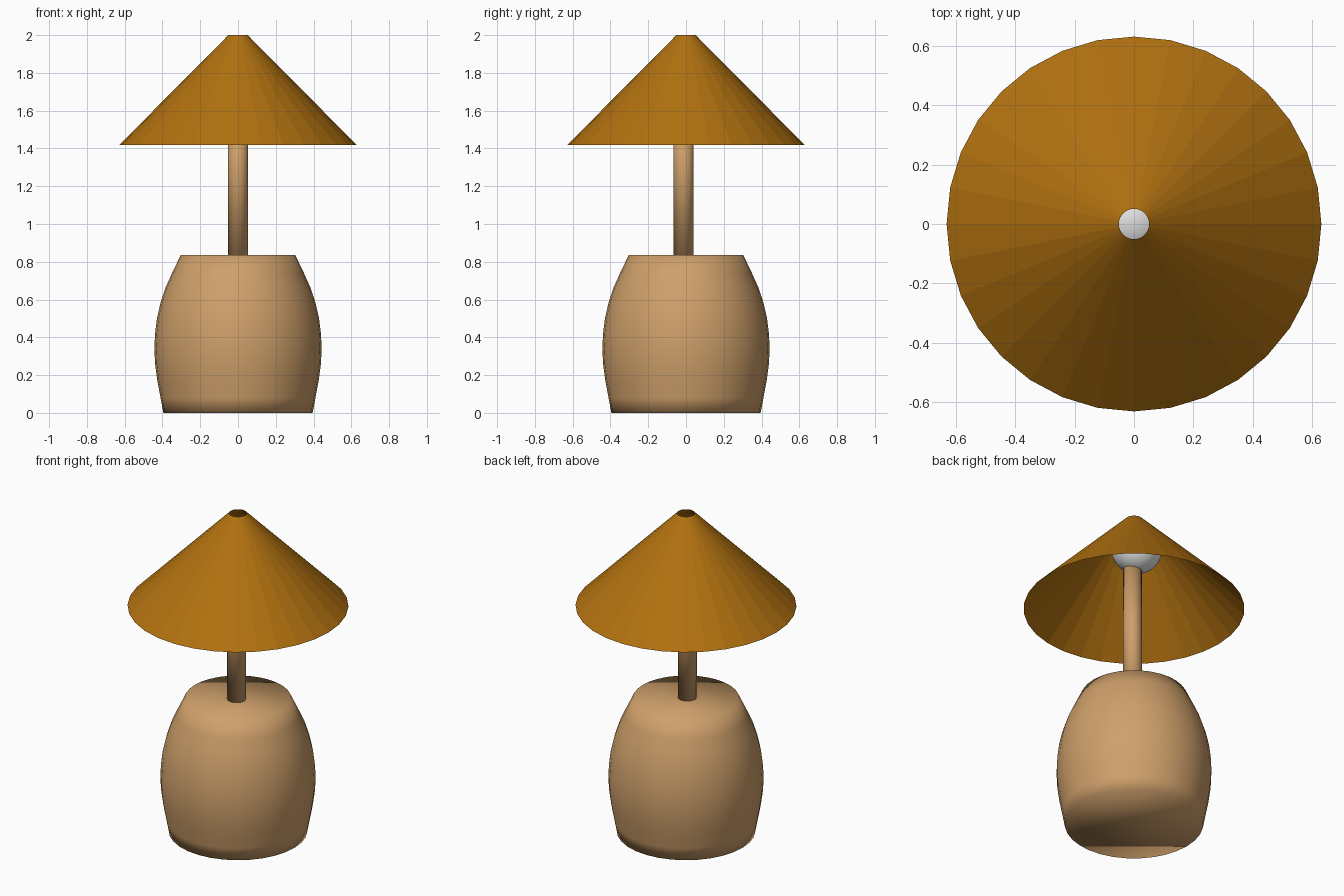
import bpy, bmesh, math

if "Cube" in bpy.data.objects:
    bpy.data.objects.remove(bpy.data.objects["Cube"])


def material(name, rgb):
    m = bpy.data.materials.new(name)
    m.diffuse_color = (*rgb, 1)
    m.use_nodes = True
    m.node_tree.nodes["Principled BSDF"].inputs["Base Color"].default_value = m.diffuse_color
    return m


def lathe(name, profile, sides, mat, caps=True, smooth=True, centre=(0, 0)):
    """Revolve (radius, z) points around a vertical axis."""
    bm = bmesh.new()
    rings = []
    for r, z in profile:
        rings.append([bm.verts.new((r * math.cos(2 * math.pi * i / sides),
                                    r * math.sin(2 * math.pi * i / sides), z))
                      for i in range(sides)])
    for a, b in zip(rings, rings[1:]):
        for i in range(sides):
            j = (i + 1) % sides
            bm.faces.new((a[i], a[j], b[j], b[i]))
    if caps:
        bm.faces.new(rings[0][::-1])
        bm.faces.new(rings[-1])
    for f in bm.faces:
        f.smooth = smooth
    me = bpy.data.meshes.new(name)
    bm.to_mesh(me)
    bm.free()
    me.materials.append(mat)
    ob = bpy.data.objects.new(name, me)
    ob.location = (*centre, 0)
    bpy.context.collection.objects.link(ob)
    return ob


clay = material("tan_clay", (0.62, 0.35, 0.145))
amber = material("amber_shade", (0.44, 0.165, 0.005))
white = material("bulb_white", (0.8, 0.8, 0.8))

# Rounded base with flat top and bottom
lathe("base", [(0.395, 0), (0.41, 0.08), (0.427, 0.17), (0.439, 0.26), (0.443, 0.34),
               (0.439, 0.42), (0.429, 0.5), (0.411, 0.58), (0.385, 0.66),
               (0.349, 0.74), (0.303, 0.837)], 32, clay)

# Stem, from the base top into the bulb
lathe("stem", [(0.054, 0.83), (0.054, 1.70)], 32, clay, centre=(0, -0.013))

# Bulb
bpy.ops.mesh.primitive_uv_sphere_add(segments=32, ring_count=16, radius=0.147,
                                     location=(-0.008, 0.015, 1.81))
bulb = bpy.context.object
bulb.name = "bulb"
bulb.data.materials.append(white)
bpy.ops.object.shade_smooth()

# Faceted open lampshade
lathe("lampshade", [(0.63, 1.417), (0.051, 2.0)], 32, amber, caps=False, smooth=False)
